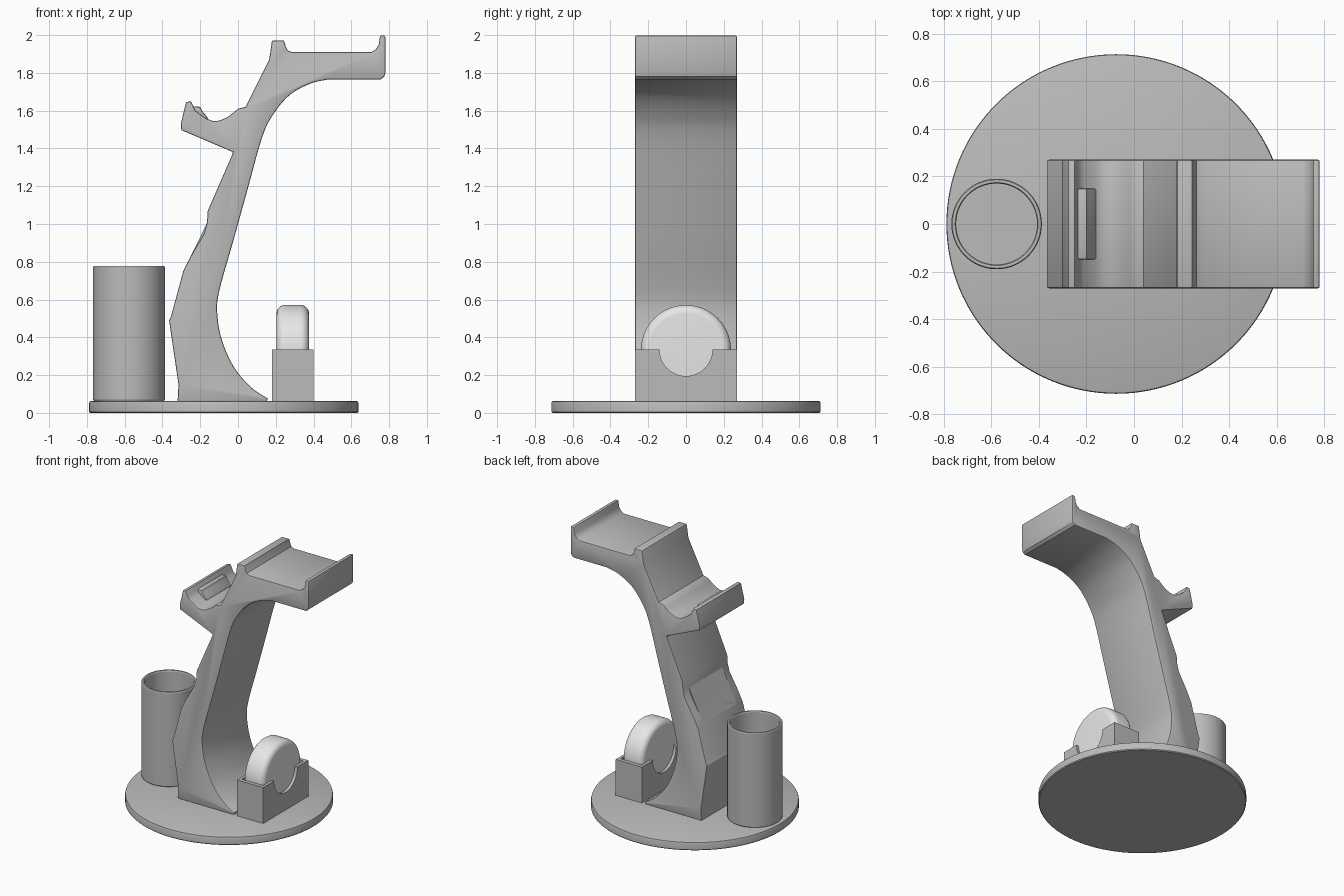
import bpy, bmesh
from math import sin, cos, pi, radians
from mathutils import Vector

if "Cube" in bpy.data.objects:
    bpy.data.objects.remove(bpy.data.objects["Cube"], do_unlink=True)


def material(name, value):
    m = bpy.data.materials.new(name)
    m.use_nodes = True
    col = (value, value, value, 1)
    m.diffuse_color = col
    m.node_tree.nodes["Principled BSDF"].inputs["Base Color"].default_value = col
    return m


GREY = material("mid grey", 0.5)
WHITE = material("off white", 0.82)


def finish(bm, name, mat, bevel=0, bevel_angle=60, segments=2):
    bmesh.ops.recalc_face_normals(bm, faces=bm.faces)
    if bevel:
        sharp = [e for e in bm.edges if len(e.link_faces) == 2
                 and e.calc_face_angle(0) > radians(bevel_angle)]
        bmesh.ops.bevel(bm, geom=sharp, offset=bevel, segments=segments,
                        profile=0.5, affect='EDGES', clamp_overlap=True)
    mesh = bpy.data.meshes.new(name)
    bm.to_mesh(mesh)
    bm.free()
    mesh.materials.append(mat)
    ob = bpy.data.objects.new(name, mesh)
    bpy.context.collection.objects.link(ob)
    bpy.ops.object.select_all(action='DESELECT')
    ob.select_set(True)
    bpy.context.view_layer.objects.active = ob
    bpy.ops.object.shade_smooth_by_angle(angle=radians(30))
    return ob


def extrude(name, outline, axis, lo, hi, mat, **kw):
    """Extrude a closed 2D outline along x (outline is y,z) or y (outline is x,z)."""
    bm = bmesh.new()
    place = (lambda a, b: (lo, a, b)) if axis == 'x' else (lambda a, b: (a, lo, b))
    face = bm.faces.new([bm.verts.new(place(a, b)) for a, b in outline])
    new = bmesh.ops.extrude_face_region(bm, geom=[face])["geom"]
    step = Vector((hi - lo, 0, 0)) if axis == 'x' else Vector((0, hi - lo, 0))
    bmesh.ops.translate(bm, vec=step, verts=[v for v in new if isinstance(v, bmesh.types.BMVert)])
    return finish(bm, name, mat, **kw)


def lathe(name, profile, centre, mat, axis='z', steps=96):
    """Spin a (radius, height) profile that starts and ends on the axis."""
    bm = bmesh.new()
    c = Vector(centre)
    rings = []
    for r, h in profile:
        ring = []
        for i in range(steps if r else 1):
            a = 2 * pi * i / steps
            p = (r * cos(a), r * sin(a), h) if axis == 'z' else (h, r * cos(a), r * sin(a))
            ring.append(bm.verts.new(c + Vector(p)))
        rings.append(ring)
    for a, b in zip(rings, rings[1:]):
        for i in range(steps):
            quad = [a[i % len(a)], a[(i + 1) % len(a)], b[(i + 1) % len(b)], b[i % len(b)]]
            bm.faces.new(list(dict.fromkeys(quad)))
    return finish(bm, name, mat)


def spline(pts, n=5):
    """Smooth curve through the given points."""
    p = [Vector(q) for q in [pts[0], *pts, pts[-1]]]
    out = []
    for a, b, c, d in zip(p, p[1:], p[2:], p[3:]):
        for i in range(n):
            t = i / n
            out.append(tuple(0.5 * (2 * b + (c - a) * t + (2 * a - 5 * b + 4 * c - d) * t * t
                                    + (3 * b - a - 3 * c + d) * t ** 3)))
    return out + [tuple(pts[-1])]


# Round base plate
R = 0.713
lathe("base_plate", [(0, 0), (R - 0.006, 0), (R, 0.006), (R, 0.052), (R - 0.003, 0.06),
                     (R - 0.01, 0.063), (0, 0.063)], (-0.075, 0, 0), GREY, steps=128)

# Open cup
lathe("cup", [(0, 0.06), (0.184, 0.06), (0.19, 0.07), (0.19, 0.772), (0.186, 0.778),
              (0.174, 0.778), (0.17, 0.772), (0.17, 0.08), (0, 0.08)], (-0.577, 0, 0), GREY)

# Curved stand: back edge, small cradle, top tray, then the sweeping inner curve
HALF = 0.27
back = [(-0.32, 0.06), (-0.315, 0.15), (-0.365, 0.49), (-0.355, 0.51), (-0.29, 0.75),
        (-0.25, 0.83), (-0.18, 0.95), (-0.164, 1.01), (-0.16, 1.07), (-0.025, 1.38)]
cradle = [(-0.3, 1.497), (-0.303, 1.53), (-0.275, 1.645), (-0.25, 1.65), (-0.235, 1.622)]
hollow = spline([(-0.225, 1.6), (-0.165, 1.558), (-0.115, 1.545), (-0.055, 1.567), (0, 1.61)], 3)
tray = [(0.04, 1.62), (0.165, 1.87), (0.18, 1.972), (0.243, 1.972), (0.253, 1.94), (0.262, 1.92),
        (0.285, 1.91), (0.705, 1.91), (0.73, 1.925), (0.745, 1.95), (0.752, 1.998), (0.78, 1.998),
        (0.78, 1.8), (0.774, 1.78), (0.755, 1.765)]
inner = spline([(0.475, 1.765), (0.38, 1.742), (0.27, 1.68), (0.18, 1.57), (0.125, 1.45),
                (0.05, 1.18), (-0.025, 0.91), (-0.098, 0.65), (-0.11, 0.53), (-0.085, 0.385),
                (-0.02, 0.24), (0.07, 0.135), (0.155, 0.078)]) + [(0.155, 0.06)]
extrude("stand", back + cradle + hollow + tray + inner, 'y', -HALF, HALF, GREY,
        bevel=0.008, bevel_angle=75)

# Raised lip inside the cradle and gentle pad on the back
extrude("cradle_lip", [(-0.24, 1.59), (-0.24, 1.624), (-0.2, 1.62), (-0.187, 1.595),
                       (-0.155, 1.556), (-0.17, 1.54)], 'y', -0.15, 0.15, GREY, bevel=0.012)
extrude("back_pad", [(-0.285, 0.76), (-0.215, 0.9), (-0.165, 1.005), (-0.15, 0.95), (-0.24, 0.8)],
        'y', -0.2, 0.2, GREY)

# Holder block: two notched cheeks, two end walls and a floor
WALL, TOP, NOTCH = 0.022, 0.335, 0.14
arc = [(NOTCH * cos(a), TOP - NOTCH * sin(a)) for a in (pi * i / 24 for i in range(25))]
cheek = [(-HALF, 0.06), (HALF, 0.06), (HALF, TOP)] + arc + [(-HALF, TOP)]
extrude("holder_cheek_inner", cheek, 'x', 0.18, 0.18 + WALL, GREY)
extrude("holder_cheek_outer", cheek, 'x', 0.4 - WALL, 0.4, GREY)
wall = [(0.18 + WALL, 0.06), (0.4 - WALL, 0.06), (0.4 - WALL, TOP), (0.18 + WALL, TOP)]
for name, s in (("holder_front_wall", -1), ("holder_back_wall", 1)):
    extrude(name, wall, 'y', s * HALF, s * (HALF - 0.028), GREY)
floor = [(x, min(z, 0.095)) for x, z in wall]
extrude("holder_floor", floor, 'y', -HALF + 0.028, HALF - 0.028, GREY)

# Round puck with soft rims
RAD, W, SOFT = 0.238, 0.086, 0.045
rim = [(RAD - SOFT + SOFT * sin(a), W - SOFT + SOFT * cos(a)) for a in (pi / 2 * i / 8 for i in range(9))]
puck = [(0, W)] + rim + [(r, -h) for r, h in reversed(rim)] + [(0, -W)]
lathe("puck", puck, (0.29, 0, 0.333), WHITE, axis='x')
